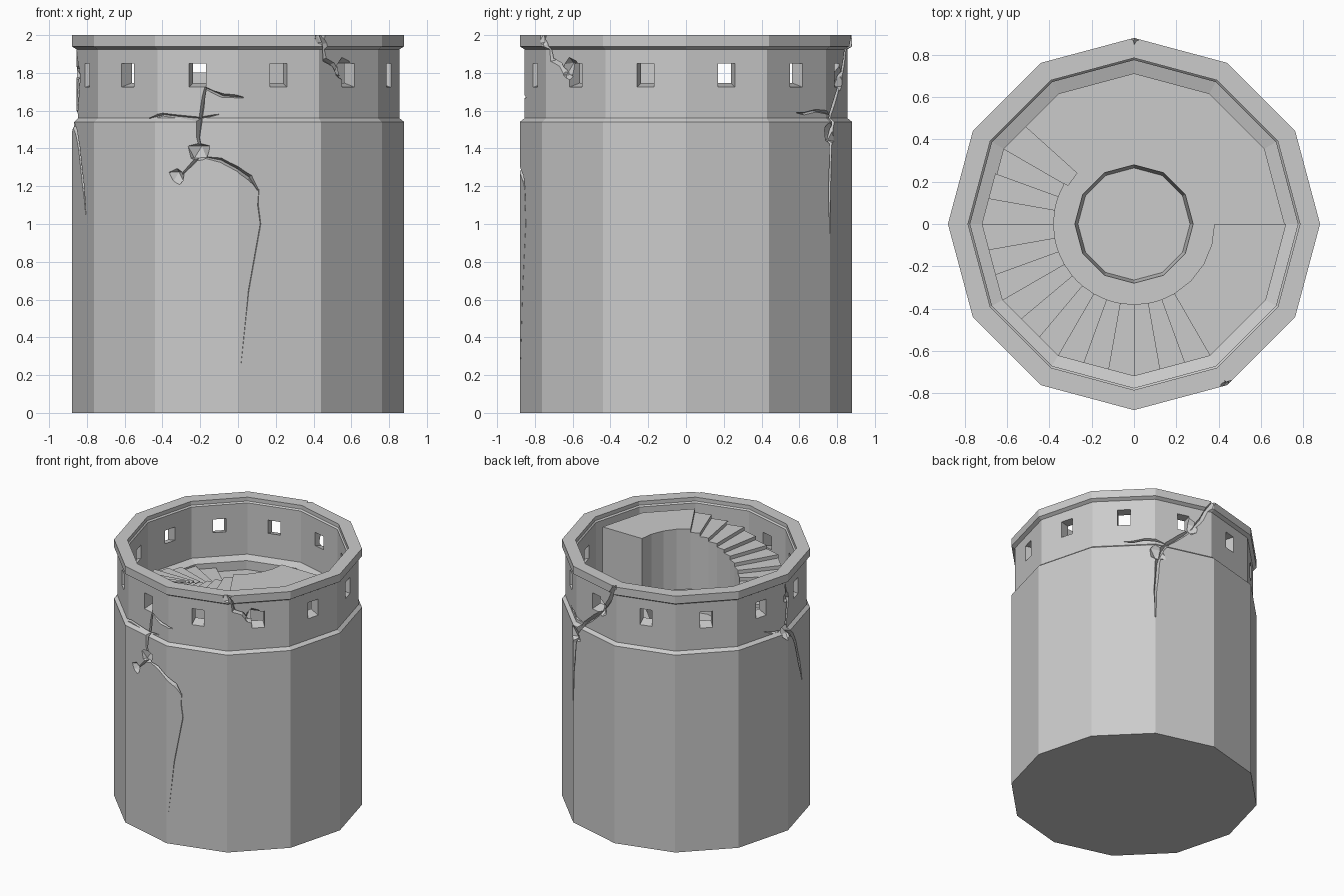
import bpy, bmesh, random
from math import sin, cos, radians, pi
from mathutils import Vector

if "Cube" in bpy.data.objects:
    bpy.data.objects.remove(bpy.data.objects["Cube"])

random.seed(4)
SIDES = 12


def flat_radius(r, a):
    """Radius of a 12-sided polygon at angle a in degrees."""
    return r * cos(radians(15)) / cos(radians(a % 30 - 15))


def polar(r, a, z):
    return Vector((r * cos(radians(a)), r * sin(radians(a)), z))


def finish(bm, name):
    bmesh.ops.recalc_face_normals(bm, faces=bm.faces)
    me = bpy.data.meshes.new(name)
    bm.to_mesh(me)
    bm.free()
    ob = bpy.data.objects.new(name, me)
    bpy.context.collection.objects.link(ob)
    return ob


def loft(bm, rings):
    """Skin closed rings of points and cap both ends."""
    vs = [[bm.verts.new(p) for p in ring] for ring in rings]
    n = len(vs[0])
    for a, b in zip(vs, vs[1:]):
        for i in range(n):
            bm.faces.new((a[i], a[(i + 1) % n], b[(i + 1) % n], b[i]))
    bm.faces.new(vs[0])
    bm.faces.new(vs[-1])


# Tower shell: outer wall, parapet, rim, inner ledge, floor and centre pit
FLOOR = 1.47
profile = [(.88, 0), (.88, 1.54), (.855, 1.56), (.855, 1.925), (.88, 1.94),
           (.88, 2), (.785, 2), (.785, 1.97), (.775, 1.96), (.775, 1.56),
           (.71, 1.54), (.71, FLOOR), (.28, FLOOR), (.265, FLOOR - .12)]
bm = bmesh.new()
loft(bm, [[polar(r, 30 * i, z) for i in range(SIDES)] for r, z in profile])
tower = finish(bm, "tower_wall")


def cut(bm, name):
    tool = finish(bm, name)
    tool.hide_render = True
    mod = tower.modifiers.new(name, 'BOOLEAN')
    mod.operation = 'DIFFERENCE'
    mod.solver = 'EXACT'
    mod.object = tool
    bpy.context.view_layer.objects.active = tower
    bpy.ops.object.modifier_apply(modifier=name)
    bpy.data.objects.remove(tool)


# Windows: one per face, with sloping sills
bm = bmesh.new()
for k in range(SIDES):
    a = 15 + 30 * k
    side = polar(.046, a + 90, 0)
    loft(bm, [[polar(r, a, zb) - side, polar(r, a, zb) + side,
               polar(r, a, 1.85) + side, polar(r, a, 1.85) - side]
              for r, zb in ((.72, 1.755), (.86, 1.715))])
cut(bm, "window_cutter")


# Cracks: V-shaped grooves following (angle, height) paths on the wall
def wall_radius(a, z):
    return flat_radius(.88 if z < 1.55 or z > 1.93 else .855, a)


def crack(path, width, depth):
    fine = []
    for (a0, z0), (a1, z1) in zip(path, path[1:]):
        fine += [(a0, z0), ((a0 + a1) / 2 + random.uniform(-1, 1),
                            (z0 + z1) / 2 + random.uniform(-.02, .02))]
    fine.append(path[-1])
    pts = [polar(wall_radius(a, z), a, z) for a, z in fine]
    rings = []
    for i, (p, (a, z)) in enumerate(zip(pts, fine)):
        end = i in (0, len(pts) - 1)
        along = pts[min(i + 1, len(pts) - 1)] - pts[max(i - 1, 0)]
        out = polar(1, a, 0)
        w = width * (.35 if end else random.uniform(.7, 1.2))
        d = depth * (.4 if end else 1)
        across = out.cross(along).normalized() * w
        rings.append([p + out * .03 - across, p + out * .03 + across, p - out * d])
    bm = bmesh.new()
    loft(bm, rings)
    cut(bm, "crack_cutter")


for path, width, depth in [
    ([(272, 1.67), (258, 1.72), (256, 1.55), (257, 1.37), (248, 1.24)], .022, .025),
    ([(256, 1.36), (270, 1.29), (277, 1.18)], .03, .03),
    ([(236, 1.56), (247, 1.57), (263, 1.58)], .02, .02),
    ([(277.5, 1.2), (278, 1.0), (271, .25)], .018, .004),
    ([(299, 2.03), (303, 1.87), (310, 1.79), (317, 1.76)], .03, .03),
    ([(91, 2.03), (85, 1.86), (76, 1.7), (66, 1.58), (61, 1.4), (60, .95)], .03, .03),
    ([(45, 1.59), (55, 1.6), (67, 1.57)], .02, .02),
    ([(180, 1.92), (184, 1.78), (180, 1.56), (190, 1.4), (199, 1.05)], .03, .025),
    ([(167, 1.6), (180, 1.56)], .02, .02),
]:
    crack(path, width, depth)

# Chips: faceted lumps knocked out of edges and walls
for a, z, size in [(300, 1.98, .055), (180, 1.55, .07), (61, 1.48, .075),
                   (79, 1.76, .08), (256, 1.38, .06), (312, 1.82, .06),
                   (90, 2.0, .035), (248, 1.25, .045), (182, 1.8, .05)]:
    bm = bmesh.new()
    bmesh.ops.create_icosphere(bm, subdivisions=1, radius=size)
    c = polar(wall_radius(a, z) + size * .4, a, z)
    for v in bm.verts:
        v.co = v.co * random.uniform(.75, 1.3) + c
    cut(bm, "chip_cutter")


# Stairs: solid wedges climbing round the inside up to a landing
def wedge(bm, a0, a1, top, inner=.38, outer=.72):
    angles = [a0] + [a for a in range(0, 361, 15) if a0 < a < a1] + [a1]
    base = [(flat_radius(outer, a), a) for a in angles]
    base += [(inner, a) for a in reversed(angles)]
    loft(bm, [[polar(r, a, z) for r, a in base] for z in (FLOOR - .03, top)])


LANDING = 1.94
STEPS = 15
bm = bmesh.new()
wedge(bm, 138, 150, FLOOR + .03, .36)
for i in range(STEPS):
    wedge(bm, 150 + 10 * i, 160 + 10 * i,
          FLOOR + .03 + (LANDING - FLOOR - .03) * (i + 1) / (STEPS + 1))
finish(bm, "stair_steps")

bm = bmesh.new()
wedge(bm, 300, 360, LANDING)
finish(bm, "stair_landing")
